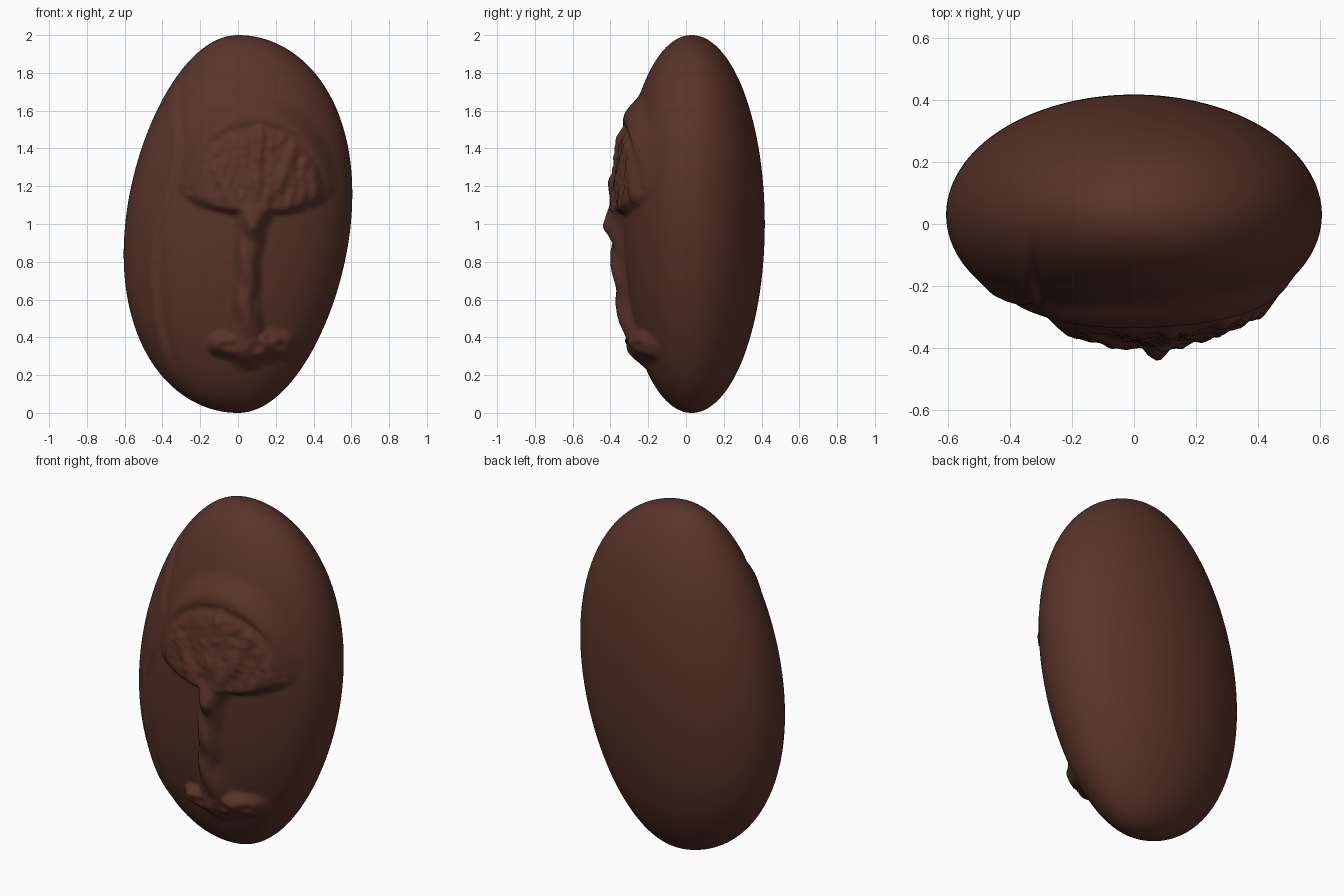
import bpy
import bmesh
from math import exp, sin, sqrt
from mathutils import Vector, noise

cube = bpy.data.objects.get("Cube")
if cube:
    bpy.data.objects.remove(cube, do_unlink=True)

# Strokes carved in the front, as (x, z, half width), listed downwards
TRUNK = [(0.12, 1.2, 0.12), (0.07, 1.0, 0.075), (0.05, 0.8, 0.06),
         (0.04, 0.6, 0.065), (0.05, 0.35, 0.1)]
BRANCHES = [[(0.3, 1.4, 0.04), (0.08, 0.95, 0.05)],
            [(-0.12, 1.3, 0.04), (0.06, 0.98, 0.05)],
            [(0.12, 1.5, 0.03), (0.08, 1.0, 0.05)]]
ROOTS = [(-0.1, 0.36, 0.05), (0.06, 0.35, 0.08), (0.24, 0.36, 0.06)]
GROOVE = [(-0.34, 1.75, 0.03), (-0.31, 1.35, 0.03), (-0.36, 1.12, 0.03),
          (-0.42, 0.95, 0.03), (-0.44, 0.75, 0.03), (-0.42, 0.5, 0.03),
          (-0.36, 0.25, 0.03)]


def smooth(a, b, t):
    t = max(0.0, min(1.0, (t - a) / (b - a)))
    return t * t * (3 - 2 * t)


def stroke(path, x, z):
    """Distance to a polyline in units of its half width, with the side sign."""
    best, side = 99.0, 1
    p = Vector((x, z))
    for (ax, az, aw), (bx, bz, bw) in zip(path, path[1:]):
        a, d = Vector((ax, az)), Vector((bx - ax, bz - az))
        t = max(0.0, min(1.0, (p - a).dot(d) / d.length_squared))
        off = p - a - d * t
        dist = off.length / (aw + (bw - aw) * t)
        if dist < best:
            best, side = dist, 1 if off.x > 0 else -1
    return best, side


def canopy(x, z):
    """Domed crown with a rim, a notch below it and hanging leaf streaks."""
    rise = (z - 1.2) / (0.48 if z > 1.2 else 0.16)
    r = sqrt(((x - 0.1) / 0.41) ** 2 + rise ** 2)
    body = 0.052 * (1 - smooth(0.78, 1.05, r))
    inner = sqrt(((x - 0.1) / 0.37) ** 2 + ((z - 1.17) / 0.36) ** 2)
    if z > 1.17:
        body -= 0.016 * exp(-((inner - 0.95) / 0.07) ** 2)
    streak = noise.noise(Vector((x * 22 - z * 5, z * 7, 3)))
    leaf = noise.noise(Vector((x * 30, z * 30, 8)))
    return body + (0.016 * streak + 0.008 * leaf) * (1 - smooth(0.8, 1.0, inner)) * (body > 0.01)


def relief(x, z):
    """Height of the carving above the plain stone."""
    d, side = stroke(TRUNK, x, z)
    twist = 0.009 * sin(z * 24 + x * 35)
    trunk = (0.06 + twist) * (1 - smooth(0.25, 1.4, d))
    bark = 0.006 * noise.noise(Vector((x * 30, z * 9, 1)))
    roots = (0.058 + 0.018 * noise.noise(Vector((x * 18, z * 18, 5)))) \
        * (1 - smooth(0.3, 1.5, stroke(ROOTS, x, z)[0]))
    height = max(trunk + bark * (trunk > 0.02), roots, canopy(x, z))
    for path in BRANCHES:
        height += 0.012 * (1 - smooth(0.2, 1.1, stroke(path, x, z)[0]))
    # Long crease beside the tree: a ridge on one side, a cut on the other
    d, side = stroke(GROOVE, x, z)
    height -= 0.018 * side * d * exp(-d * d * 0.8) * smooth(0.15, 0.4, z)
    return height


# Stone: slanted, flattened ovoid with the tree raised from its front
bm = bmesh.new()
bmesh.ops.create_uvsphere(bm, u_segments=256, v_segments=220, radius=1)
for v in bm.verts:
    u, n, w = v.co
    ring = sqrt(max(0.0, 1 - w * w))
    x = 0.597 * u + 0.1 * w * ring
    y = 0.03 + 0.387 * n
    z = 1 + w
    if n < 0:
        y += 0.015 * n * n
        y -= relief(x, z) * smooth(0.05, 0.4, -n)
    v.co = (x, y, z)

mesh = bpy.data.meshes.new("carved_stone")
bm.to_mesh(mesh)
bm.free()
stone = bpy.data.objects.new("carved_stone", mesh)
bpy.context.collection.objects.link(stone)

mat = bpy.data.materials.new("dark_brown_stone")
mat.use_nodes = True
colour = (0.1, 0.033, 0.022, 1)
mat.diffuse_color = colour
mat.node_tree.nodes["Principled BSDF"].inputs["Base Color"].default_value = colour
mesh.materials.append(mat)

bpy.context.view_layer.objects.active = stone
stone.select_set(True)
bpy.ops.object.shade_smooth()
